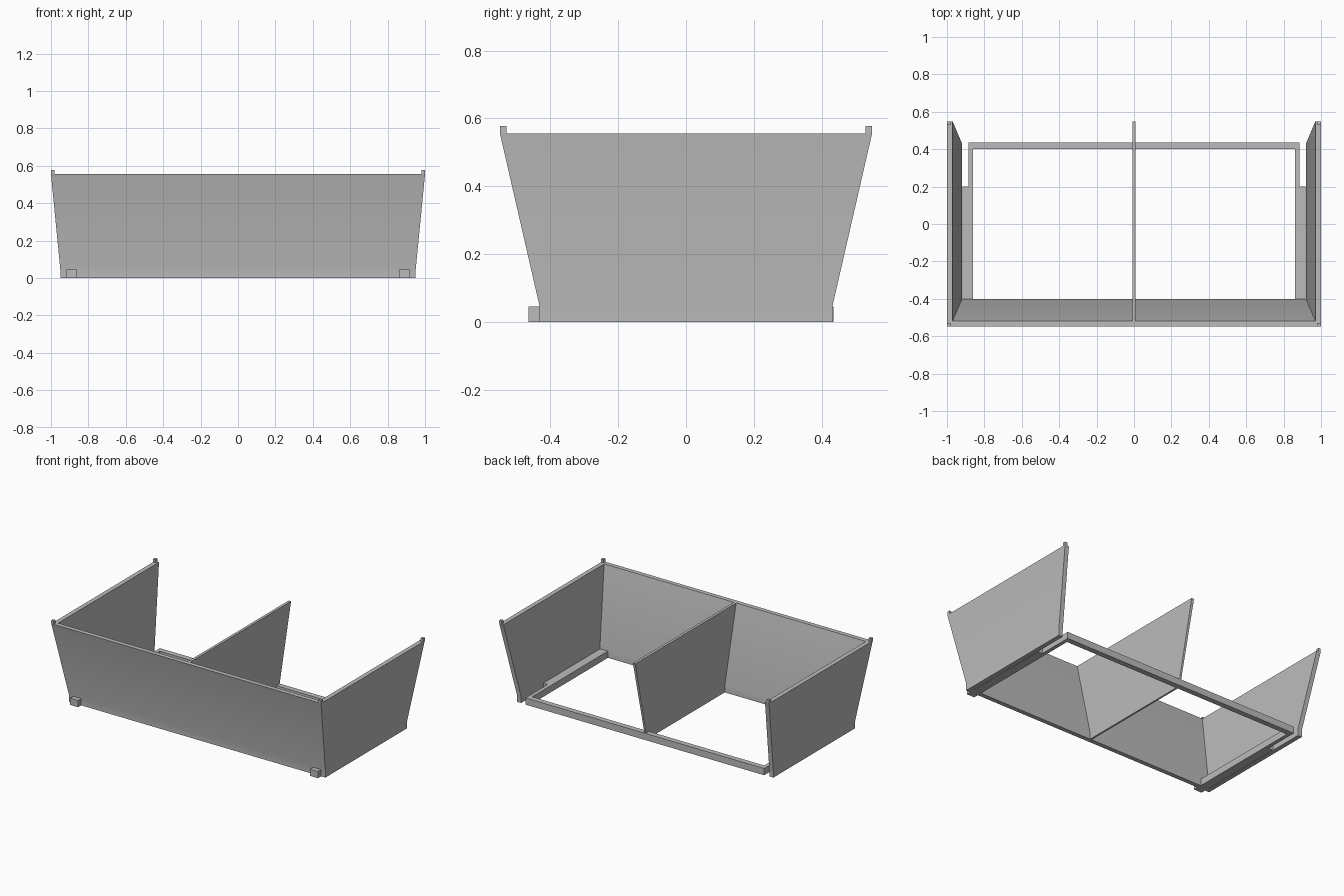
import bpy
import bmesh
import math

cube = bpy.data.objects.get("Cube")
if cube:
    bpy.data.objects.remove(cube, do_unlink=True)

grey = bpy.data.materials.new("light grey")
grey.use_nodes = True
colour = (0.5, 0.5, 0.5, 1)
grey.diffuse_color = colour
grey.node_tree.nodes["Principled BSDF"].inputs["Base Color"].default_value = colour


def loft(name, layers):
    """Closed solid through (height, outline) layers with matching corners."""
    bm = bmesh.new()
    rings = [[bm.verts.new((x, y, z)) for x, y in outline] for z, outline in layers]
    bm.faces.new(rings[0])
    bm.faces.new(rings[-1])
    count = len(rings[0])
    for low, high in zip(rings, rings[1:]):
        for i in range(count):
            j = (i + 1) % count
            bm.faces.new((low[i], low[j], high[j], high[i]))
    bmesh.ops.recalc_face_normals(bm, faces=bm.faces)
    mesh = bpy.data.meshes.new(name)
    bm.to_mesh(mesh)
    bm.free()
    mesh.materials.append(grey)
    ob = bpy.data.objects.new(name, mesh)
    bpy.context.collection.objects.link(ob)
    bpy.ops.object.select_all(action='DESELECT')
    ob.select_set(True)
    bpy.context.view_layer.objects.active = ob
    bpy.ops.object.shade_smooth_by_angle(angle=math.radians(30))
    return ob


def mirrored(half):
    """Complete an outline from its +x half."""
    return half + [(-x, y) for x, y in reversed(half)]


def rect(x0, x1, y0, y1):
    return [(x0, y0), (x1, y0), (x1, y1), (x0, y1)]


BASE, RIM, WALL = 0.045, 0.555, 0.03


# Flared front and side walls, open at the back
def wall_outline(x, y):
    return mirrored([(x, -y), (x, y), (x - WALL, y), (x - WALL, -y + WALL)])


loft("flared_walls", [(0, wall_outline(0.95, 0.432)),
                      (BASE, wall_outline(0.95, 0.432)),
                      (RIM, wall_outline(1.0, 0.549))])

# Base frame: back bar, slotted side arms and pegs through the front
frame = mirrored([(0.86, -0.465), (0.918, -0.465), (0.918, 0.2),
                  (0.885, 0.2), (0.885, 0.436)])
frame += [(-0.86, 0.4), (0.86, 0.4)]
loft("base_frame", [(0, frame), (BASE, frame)])

# Slightly tapered centre divider
low = rect(-0.006, 0.006, -0.415, 0.432)
loft("centre_divider", [(0, low), (BASE, low),
                        (RIM, rect(-0.009, 0.009, -0.53, 0.549))])

# Stacking tabs on the four top corners
for sx, side in ((-1, "right"), (1, "left")):
    for sy, end in ((-1, "front"), (1, "back")):
        tab = [(sx * x, sy * y) for x, y in rect(0.982, 1.0, 0.53, 0.549)]
        loft(f"{end}_{side}_tab", [(RIM, tab), (0.577, tab)])
